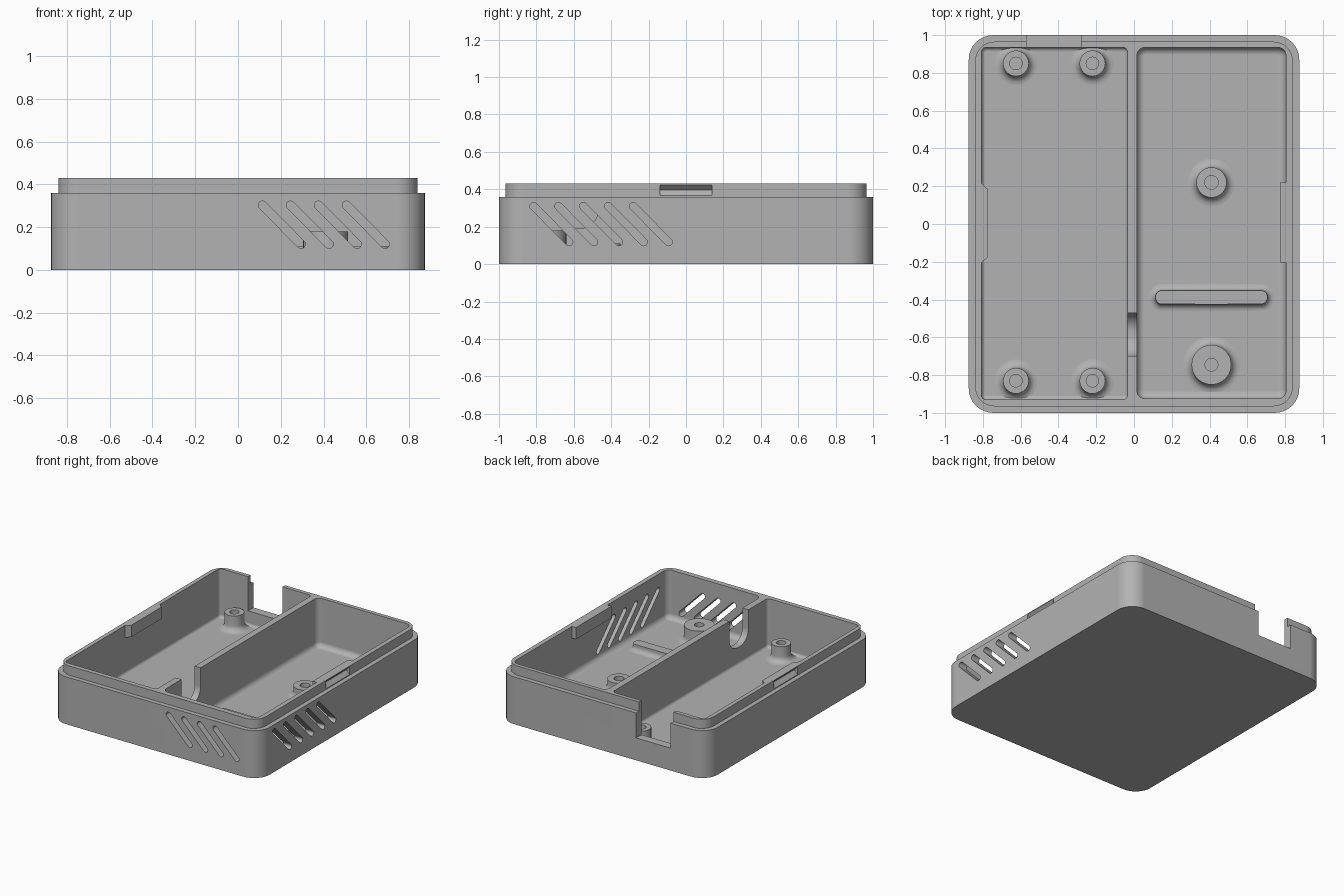
import bpy
import bmesh
from math import pi, cos, sin, atan2, radians

cube = bpy.data.objects.get("Cube")
if cube:
    bpy.data.objects.remove(cube, do_unlink=True)

grey = bpy.data.materials.new("matte_grey")
grey.use_nodes = True
COLOUR = (0.45, 0.45, 0.45, 1)
grey.diffuse_color = COLOUR
grey.node_tree.nodes["Principled BSDF"].inputs["Base Color"].default_value = COLOUR

FLOOR, RIM, TOP = 0.06, 0.36, 0.43


def finish(name, bm):
    bmesh.ops.recalc_face_normals(bm, faces=bm.faces)
    mesh = bpy.data.meshes.new(name)
    bm.to_mesh(mesh)
    bm.free()
    mesh.materials.append(grey)
    ob = bpy.data.objects.new(name, mesh)
    bpy.context.collection.objects.link(ob)
    return ob


def arc(cx, cy, r, start, sweep, steps=8):
    return [(cx + r * cos(start + sweep * i / steps),
             cy + r * sin(start + sweep * i / steps)) for i in range(steps + 1)]


def round_rect(a0, a1, b0, b1, r):
    corners = ((a1 - r, b1 - r), (a0 + r, b1 - r), (a0 + r, b0 + r), (a1 - r, b0 + r))
    return [p for i, (a, b) in enumerate(corners) for p in arc(a, b, r, i * pi / 2, pi / 2)]


def rect(a0, a1, b0, b1):
    return [(a0, b0), (a1, b0), (a1, b1), (a0, b1)]


def capsule(a, b, r):
    t = atan2(b[1] - a[1], b[0] - a[0])
    return arc(*b, r, t - pi / 2, pi) + arc(*a, r, t + pi / 2, pi)


def prism(name, pts, lo, hi, axis="z", fillet=0):
    """Extrude a 2D outline along an axis, optionally rounding its lower rim."""
    place = {"x": lambda a, b, h: (h, a, b),
             "y": lambda a, b, h: (a, h, b),
             "z": lambda a, b, h: (a, b, h)}[axis]
    bm = bmesh.new()
    low = [bm.verts.new(place(a, b, lo)) for a, b in pts]
    high = [bm.verts.new(place(a, b, hi)) for a, b in pts]
    base = bm.faces.new(low)
    bm.faces.new(high)
    for i in range(len(pts)):
        j = (i + 1) % len(pts)
        bm.faces.new((low[i], low[j], high[j], high[i]))
    if fillet:
        bmesh.ops.recalc_face_normals(bm, faces=bm.faces)
        bmesh.ops.bevel(bm, geom=list(base.edges), offset=fillet, segments=6,
                        profile=0.5, affect="EDGES")
    return finish(name, bm)


def lathe(name, profile, x, y, stretch=0):
    """Spin a profile; stretch splits it along x into a long rounded shape."""
    bm = bmesh.new()
    vs = [bm.verts.new((r, 0, z)) for r, z in profile]
    es = [bm.edges.new(pair) for pair in zip(vs, vs[1:])]
    bmesh.ops.spin(bm, geom=vs + es, cent=(0, 0, 0), axis=(0, 0, 1),
                   angle=2 * pi, steps=40)
    bmesh.ops.remove_doubles(bm, verts=bm.verts, dist=0.0001)
    for v in bm.verts:
        if abs(v.co.x) > 0.0005:
            v.co.x += stretch if v.co.x > 0 else -stretch
        v.co.x += x
        v.co.y += y
    return finish(name, bm)


def combine(target, tool, operation="DIFFERENCE"):
    mod = target.modifiers.new("cut", "BOOLEAN")
    mod.operation = operation
    mod.solver = "EXACT"
    mod.object = tool
    bpy.context.view_layer.objects.active = target
    bpy.ops.object.modifier_apply(modifier=mod.name)
    bpy.data.objects.remove(tool, do_unlink=True)


def smooth(ob):
    bpy.ops.object.select_all(action="DESELECT")
    ob.select_set(True)
    bpy.context.view_layer.objects.active = ob
    bpy.ops.object.shade_smooth_by_angle(angle=radians(30))


# Outer shell with a stepped lip
shell = prism("case_shell", round_rect(-0.875, 0.875, -1, 1, 0.13), 0, RIM)
combine(shell, prism("lip", round_rect(-0.84, 0.84, -0.965, 0.965, 0.1), 0.2, TOP), "UNION")

# Two compartments, leaving the divider between them
combine(shell, prism("cavity", round_rect(-0.808, -0.035, -0.93, 0.935, 0.025),
                     FLOOR, 0.6, fillet=0.022))
combine(shell, prism("cavity", round_rect(0.015, 0.805, -0.925, 0.935, 0.045),
                     FLOOR, 0.6, fillet=0.04))

# Cable pass in the divider and connector notch in the back wall
combine(shell, prism("cable_pass", round_rect(-0.70, -0.47, 0.19, 0.7, 0.1),
                     -0.06, 0.04, "x"))
combine(shell, prism("notch", rect(-0.57, -0.28, 0.17, 0.6), 0.9, 1.1, "y"))

# Slanted vents in the front and side walls
for i in range(4):
    a = 0.115 + 0.131 * i
    combine(shell, prism("vent", capsule((a, 0.302), (a + 0.18, 0.12), 0.02),
                         -1.1, -0.87, "y"))
for i in range(5):
    a = -0.815 + 0.133 * i
    combine(shell, prism("vent", capsule((a, 0.31), (a + 0.19, 0.118), 0.02),
                         0.74, 0.95, "x"))

# Snap grooves outside the lip
for side in (-1, 1):
    groove = [(side * 0.845, RIM + 0.001), (side * 0.812, 0.395), (side * 0.845, TOP - 0.002)]
    combine(shell, prism("groove", groove, -0.14, 0.14, "y"))
smooth(shell)
shell.modifiers.new("even_shading", "WEIGHTED_NORMAL").keep_sharp = True

# Thickened pads behind the grooves
prism("left_snap_pad", rect(0.772, 0.808, -0.205, 0.22), 0.34, TOP)
prism("right_snap_pad", [(-0.812, -0.21), (-0.775, -0.175), (-0.775, 0.185), (-0.812, 0.22)],
      0.34, TOP)


# Screw posts with flared feet and blind holes
def post_profile(r, top, flare):
    foot = arc(r + flare, FLOOR + flare, flare, -pi / 2, -pi / 2, 6)
    return [(r + flare, FLOOR - 0.01)] + foot + [(r, top)]


posts = [(x, y, 0.068, 0.18, 0.033) for x in (-0.625, -0.22) for y in (-0.83, 0.85)]
posts += [(0.41, 0.22, 0.08, 0.14, 0.036), (0.41, -0.745, 0.105, 0.18, 0.034)]
for x, y, r, top, hole in posts:
    well = [(hole, top), (hole, FLOOR + 0.02), (0, FLOOR + 0.02)]
    smooth(lathe("screw_post", post_profile(r, top, 0.045) + well, x, y))

# Low rounded support rib
smooth(lathe("support_rib", post_profile(0.037, 0.11, 0.035) + [(0, 0.11)],
             0.41, -0.388, stretch=0.26))
